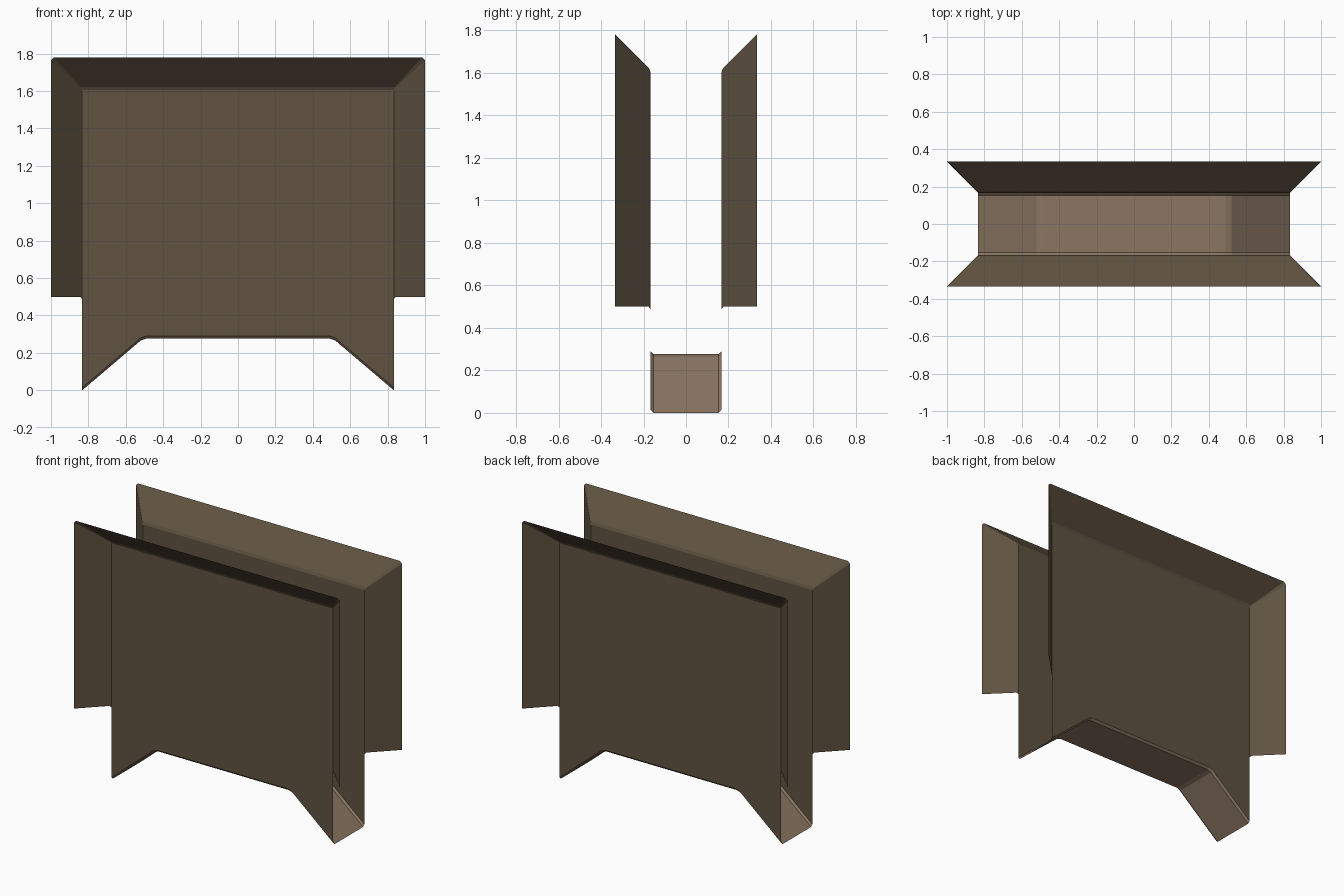
import bpy, bmesh

if "Cube" in bpy.data.objects:
    bpy.data.objects.remove(bpy.data.objects["Cube"])


def material(name, rgb):
    m = bpy.data.materials.new(name)
    m.diffuse_color = (*rgb, 1.0)
    m.use_nodes = True
    m.node_tree.nodes["Principled BSDF"].inputs["Base Color"].default_value = m.diffuse_color
    return m


PANEL = material("dark olive brown", (0.116, 0.086, 0.053))
FLOOR = material("warm brown", (0.256, 0.180, 0.122))

# Half outline of the bent floor (x, z), from the middle out to the foot
FLOOR_HALF = [(0.49, 0.276), (0.52, 0.266), (0.833, 0.0)]
LIFT = 0.014          # height of the small chamfer between floor and panels
STEP = 0.5            # lower end of the side flanges


def mirrored(half):
    """Full left-to-right profile from its right half."""
    return [(-x, z) for x, z in reversed(half)] + half


def finish(name, bm, mat):
    me = bpy.data.meshes.new(name)
    bm.to_mesh(me)
    bm.free()
    me.materials.append(mat)
    ob = bpy.data.objects.new(name, me)
    bpy.context.collection.objects.link(ob)
    return ob


def bridge(bm, a, b):
    """Strip of quads between two rows of vertices."""
    for i in range(len(a) - 1):
        bm.faces.new((a[i], a[i + 1], b[i + 1], b[i]))


# Flared panel: flat plate plus a U-shaped flange, mirrored front to back
bm = bmesh.new()
rows = []
for w, top, y, c, low in [(0.833, 1.605, 0.167, 0.003, STEP - 0.012),
                          (0.843, 1.622, 0.175, 0.004, STEP),
                          (1.0, 1.78, 0.333, 0.015, STEP)]:
    path = mirrored([(w - c, top), (w, top - c), (w, low)])
    rows.append([bm.verts.new((x, -y, z)) for x, z in path])
bridge(bm, rows[0], rows[1])
bridge(bm, rows[1], rows[2])
bottom = [bm.verts.new((x, -0.167, z + LIFT)) for x, z in mirrored(FLOOR_HALF)]
bm.faces.new(rows[0])                                               # upper plate
bm.faces.new([rows[0][0], rows[0][-1]] + list(reversed(bottom)))    # lower plate
bmesh.ops.recalc_face_normals(bm, faces=bm.faces)
if next(f for f in bm.faces if len(f.verts) == 6).normal.y > 0:
    bmesh.ops.reverse_faces(bm, faces=bm.faces)
panels = finish("flared_panels", bm, PANEL)
mod = panels.modifiers.new("front to back", "MIRROR")
mod.use_axis = (False, True, False)
mod.use_mirror_merge = False

# Bent floor strip with chamfered long edges
bm = bmesh.new()
rows = [[bm.verts.new((x, y, z + dz)) for x, z in mirrored(FLOOR_HALF)]
        for y, dz in [(-0.167, LIFT), (-0.153, 0), (0.153, 0), (0.167, LIFT)]]
for a, b in zip(rows, rows[1:]):
    bridge(bm, a, b)
finish("bent_floor", bm, FLOOR)
